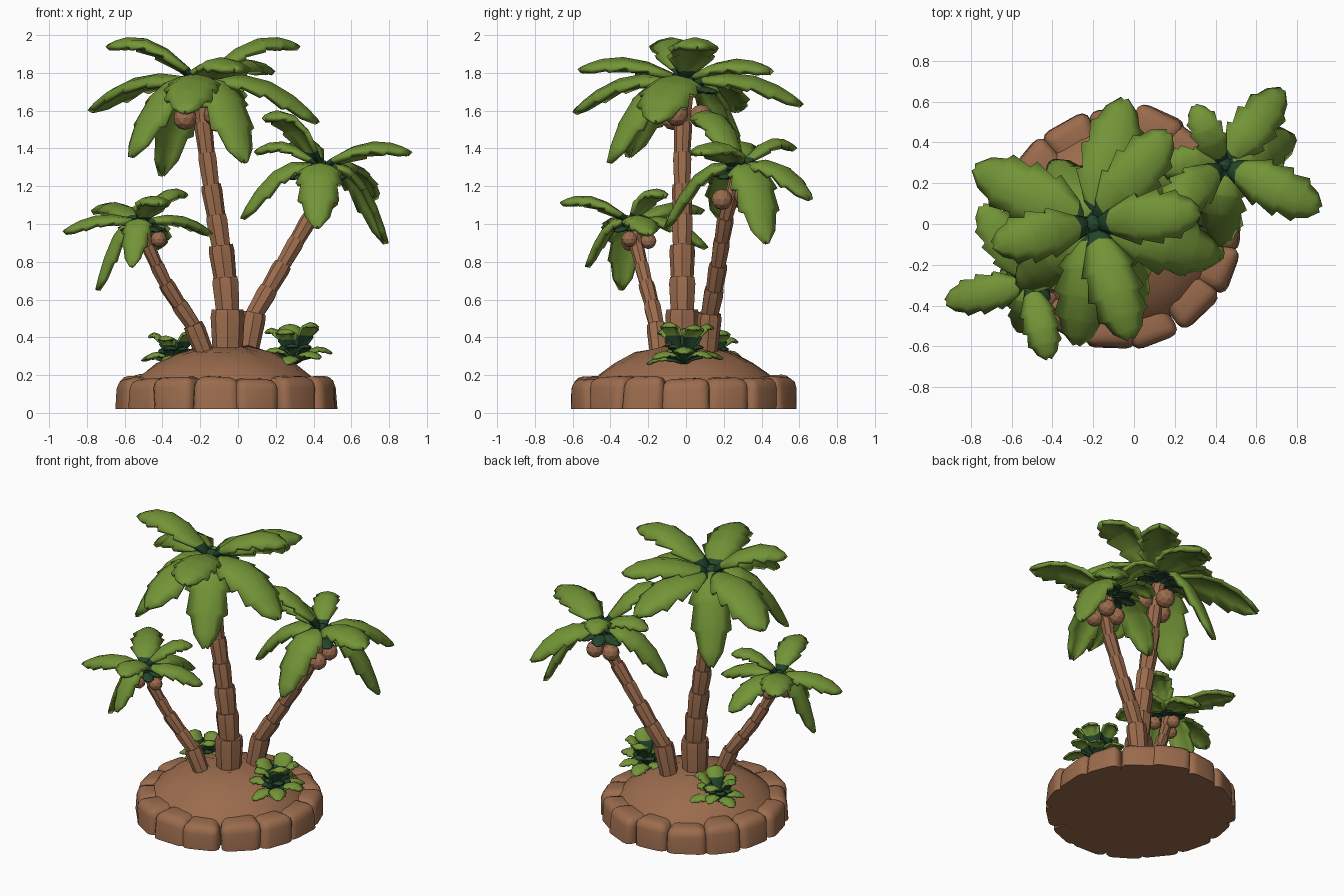
import bpy, bmesh, math, random
from mathutils import Vector, Matrix

random.seed(4)
if "Cube" in bpy.data.objects:
    bpy.data.objects.remove(bpy.data.objects["Cube"], do_unlink=True)


def material(name, rgb):
    m = bpy.data.materials.new(name)
    m.use_nodes = True
    m.diffuse_color = (*rgb, 1)
    bsdf = m.node_tree.nodes["Principled BSDF"]
    bsdf.inputs["Base Color"].default_value = (*rgb, 1)
    bsdf.inputs["Roughness"].default_value = 0.9
    return m


BROWN = material("earth brown", (0.33, 0.15, 0.075))
GREEN = material("leaf green", (0.17, 0.295, 0.038))
DARK = material("deep green", (0.017, 0.06, 0.025))


def finish(bm, name, mats, angle=35):
    bmesh.ops.recalc_face_normals(bm, faces=bm.faces)
    mesh = bpy.data.meshes.new(name)
    bm.to_mesh(mesh)
    bm.free()
    for m in mats:
        mesh.materials.append(m)
    ob = bpy.data.objects.new(name, mesh)
    bpy.context.collection.objects.link(ob)
    bpy.ops.object.select_all(action='DESELECT')
    ob.select_set(True)
    bpy.context.view_layer.objects.active = ob
    bpy.ops.object.shade_smooth_by_angle(angle=math.radians(angle))
    return ob


def bridge(bm, a, b):
    n = len(a)
    for i in range(n):
        bm.faces.new((a[i], a[(i + 1) % n], b[(i + 1) % n], b[i]))


CENTRE = Vector((-0.065, -0.01, 0))

# Sandy mound, a lathed profile with a slightly uneven surface
bm = bmesh.new()
previous = None
for r, z in [(0.5, 0.02), (0.5, 0.14), (0.45, 0.2), (0.37, 0.26), (0.26, 0.315), (0.13, 0.35)]:
    ring = []
    for i in range(28):
        a = math.tau * i / 28
        wobble = random.uniform(-0.008, 0.008) if z > 0.15 else 0
        ring.append(bm.verts.new(CENTRE + Vector((r * math.cos(a), r * math.sin(a), z + wobble))))
    if previous:
        bridge(bm, previous, ring)
    else:
        bm.faces.new(ring)
    previous = ring
bm.faces.new(previous)
finish(bm, "mound", [BROWN])

# Ring of rounded border rocks
ROCKS = 15
for i in range(ROCKS):
    bm = bmesh.new()
    bmesh.ops.create_cube(bm, size=1)
    height = random.uniform(0.155, 0.178)
    width = random.uniform(0.235, 0.275)
    for v in bm.verts:
        outer, top = v.co.x > 0, v.co.z > 0
        v.co.x *= 0.2 if top else 0.22
        v.co.y *= width * (1 if outer else 0.75)
        v.co.z = height if top else 0
        if top:
            v.co += Vector([random.uniform(-0.012, 0.012) for _ in range(3)])
    bmesh.ops.bevel(bm, geom=[e for e in bm.edges if max(v.co.z for v in e.verts) > 0.1],
                    offset=0.055, segments=3, profile=0.5, affect='EDGES')
    a = math.tau * (i + random.uniform(-0.08, 0.08)) / ROCKS
    radius = random.uniform(0.465, 0.49)
    spot = CENTRE + Vector((radius * math.cos(a), radius * math.sin(a), 0.02))
    bm.transform(Matrix.Translation(spot) @ Matrix.Rotation(a + random.uniform(-0.08, 0.08), 4, 'Z'))
    finish(bm, "border_rock", [BROWN], 40)


# Trunk made of stacked collars, each flaring slightly toward its top
def trunk(name, points, radii, sides=8):
    bm = bmesh.new()
    points = [Vector(p) for p in points]
    for k in range(len(points) - 1):
        p, q = points[k], points[k + 1]
        axis = (q - p).normalized()
        turn = Vector((0, 0, 1)).rotation_difference(axis).to_matrix()
        rings = []
        for centre, r in ((p - axis * 0.015, radii[k] * 0.87), (p + (q - p) * 0.85, radii[k]),
                          (q + axis * 0.008, radii[k] * 0.93)):
            ring = []
            for s in range(sides):
                a = math.tau * (s + 0.5 * (k % 2)) / sides
                ring.append(bm.verts.new(centre + turn @ Vector((r * math.cos(a), r * math.sin(a), 0))))
            rings.append(ring)
        bridge(bm, rings[0], rings[1])
        bridge(bm, rings[1], rings[2])
        bm.faces.new(rings[0])
        bm.faces.new(rings[2])
    finish(bm, name, [BROWN], 30)


# Outline of a leaf: place along the rib, half width; steps give the torn edge
OUTLINE = [(0, 0.2), (0.13, 0.45), (0.34, 0.95), (0.36, 0.75), (0.57, 1.0), (0.59, 0.76),
           (0.78, 0.88), (0.8, 0.68), (0.92, 0.5), (1, 0.08)]


def leaf(bm, root, tip, half, arch, dark_until):
    root, tip = Vector(root), Vector(tip)
    flat = Vector((tip.x - root.x, tip.y - root.y, 0))
    control = root + flat * 0.55
    control.z = max(root.z, tip.z) + arch
    side = Vector((-flat.y, flat.x, 0)).normalized()
    rows = []
    for t, w in OUTLINE:
        pos = root * (1 - t) ** 2 + control * (2 * t * (1 - t)) + tip * t * t
        along = ((control - root) * (1 - t) + (tip - control) * t).normalized()
        up = along.cross(side)
        if up.z < 0:
            up.negate()
        row = []
        for u in (-1, -0.55, 0, 0.55, 1):
            skew = along * abs(u) * half * 0.12
            row.append(bm.verts.new(pos + side * (u * w * half) - up * (u * u * w * half * 0.4) + skew))
        rows.append(row)
    for k in range(len(rows) - 1):
        for j in range(4):
            f = bm.faces.new((rows[k][j], rows[k][j + 1], rows[k + 1][j + 1], rows[k + 1][j]))
            f.material_index = 1 if OUTLINE[k + 1][0] <= dark_until else 0


def foliage(name, root, tips, ratio, arch, dark_until, thickness):
    bm = bmesh.new()
    for tip in tips:
        length = (Vector(tip) - Vector(root)).length
        leaf(bm, root, tip, length * ratio, arch, dark_until)
    ob = finish(bm, name, [GREEN, DARK], 40)
    mod = ob.modifiers.new("thickness", 'SOLIDIFY')
    mod.thickness = thickness
    mod.offset = 0


# Evenly spread leaf tips around a centre
def ring_tips(centre, count, reach, rise, shift, jitter):
    tips = []
    for i in range(count):
        a = math.tau * (i + shift) / count
        r = reach * random.uniform(0.88, 1.1)
        lift = rise + random.uniform(-jitter, jitter)
        tips.append(Vector(centre) + Vector((r * math.cos(a), r * math.sin(a), lift)))
    return tips


def ball(name, centre, radius, mat, squash=1):
    bm = bmesh.new()
    bmesh.ops.create_icosphere(bm, subdivisions=2, radius=radius)
    bm.transform(Matrix.Translation(centre) @ Matrix.Diagonal((1, 1, squash, 1)))
    finish(bm, name, [mat], 15)


def palm(name, path, radii, root, tips, nuts, nut_size, ratio, arch):
    trunk(name + "_trunk", path, radii)
    foliage(name + "_fronds", root, tips, ratio, arch, 0.14, 0.028)
    under = Vector(root) - Vector((0, 0, nut_size * 0.7))
    foliage(name + "_under_leaves", under, ring_tips(under, 7, nut_size * 2.8, 0, 0.2, 0.01),
            0.3, nut_size * 0.7, 1, 0.012)
    ball(name + "_crown_core", root, nut_size * 0.85, DARK, 1.1)
    for n in nuts:
        ball(name + "_coconut", n, nut_size, BROWN)


# Tall middle palm
palm("tall_palm",
     [(-0.055, -0.02, 0.32), (-0.055, -0.02, 0.54), (-0.068, -0.02, 0.71), (-0.09, -0.02, 0.88),
      (-0.115, -0.02, 1.04), (-0.142, -0.02, 1.2), (-0.165, -0.02, 1.37), (-0.185, -0.015, 1.53),
      (-0.2, 0, 1.72)],
     [0.09, 0.075, 0.068, 0.06, 0.055, 0.052, 0.048, 0.045],
     (-0.2, 0, 1.74),
     [(0.31, 0.06, 1.94), (-0.68, -0.1, 1.94), (-0.05, 0.6, 1.64), (-0.77, 0.27, 1.61),
      (-0.02, -0.55, 1.82), (-0.28, -0.58, 1.6), (-0.56, -0.3, 1.37), (0.03, -0.4, 1.34),
      (0.41, -0.16, 1.55), (0.16, 0.44, 1.81), (-0.4, 0.3, 1.27)],
     [(-0.28, -0.07, 1.56), (-0.12, -0.05, 1.58), (-0.19, 0.08, 1.57)], 0.063, 0.235, 0.13)

# Palm leaning to its left
palm("leaning_palm",
     [(0.05, 0.11, 0.32), (0.085, 0.125, 0.52), (0.16, 0.15, 0.65), (0.235, 0.17, 0.78),
      (0.31, 0.19, 0.91), (0.38, 0.21, 1.03), (0.435, 0.24, 1.15), (0.44, 0.28, 1.28)],
     [0.065, 0.055, 0.05, 0.047, 0.045, 0.043, 0.04],
     (0.44, 0.29, 1.29),
     [(0.9, 0.08, 1.38), (0.72, 0.65, 1.14), (0.78, 0.42, 0.91), (0.03, 0.18, 1.04),
      (0.1, 0.3, 1.38), (0.15, 0.06, 1.56), (0.42, -0.1, 0.99), (0.3, 0.57, 1.4)],
     [(0.48, 0.19, 1.13), (0.38, 0.28, 1.14), (0.48, 0.31, 1.15)], 0.056, 0.24, 0.12)

# Small palm leaning to its right
palm("small_palm",
     [(-0.17, -0.14, 0.3), (-0.235, -0.155, 0.46), (-0.31, -0.18, 0.57), (-0.38, -0.21, 0.68),
      (-0.43, -0.235, 0.78), (-0.475, -0.26, 0.88), (-0.51, -0.28, 0.99)],
     [0.055, 0.047, 0.043, 0.04, 0.037, 0.035],
     (-0.51, -0.29, 1.0),
     [(-0.91, -0.38, 0.96), (-0.42, -0.65, 1.11), (-0.74, -0.34, 0.66), (-0.15, -0.2, 0.95),
      (-0.28, -0.12, 1.15), (-0.74, 0.08, 1.07), (-0.56, -0.52, 0.78), (-0.42, 0.1, 0.88)],
     [(-0.42, -0.3, 0.92), (-0.49, -0.2, 0.91), (-0.55, -0.3, 0.9)], 0.043, 0.23, 0.09)


# Low bushes on the mound: a drooping ring and an upright ring of leaves
def bush(name, centre, size):
    tips = (ring_tips(centre, 7, size, size * 0.1, 0, size * 0.25)
            + ring_tips(centre, 5, size * 0.75, size * 0.8, 0.4, size * 0.25))
    foliage(name, centre, tips, 0.27, size * 0.4, 0.36, 0.012)
    foliage(name + "_heart", centre, ring_tips(centre, 6, size * 0.5, size * 0.45, 0.3, 0.01),
            0.3, size * 0.2, 1, 0.012)


bush("right_bush", (0.3, -0.01, 0.26), 0.19)
bush("left_bush", (-0.34, 0.13, 0.25), 0.18)
